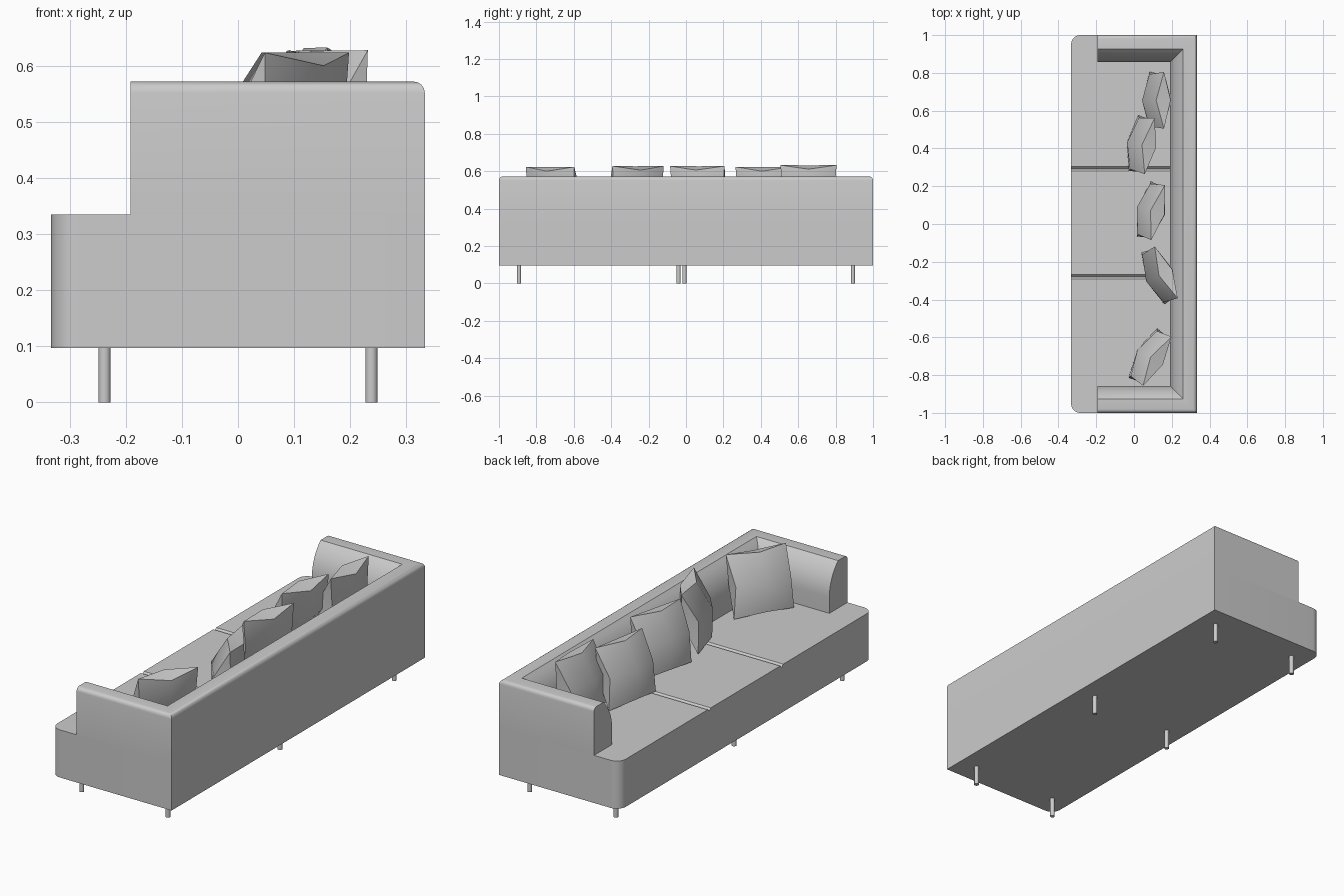
import bpy, bmesh
from math import sin, cos, pi, radians
from mathutils import Matrix, Vector

cube = bpy.data.objects.get("Cube")
if cube:
    bpy.data.objects.remove(cube, do_unlink=True)

grey = bpy.data.materials.new("light grey")
grey.use_nodes = True
colour = (0.6, 0.6, 0.6, 1)
grey.diffuse_color = colour
grey.node_tree.nodes["Principled BSDF"].inputs["Base Color"].default_value = colour


def activate(ob):
    bpy.ops.object.select_all(action='DESELECT')
    ob.select_set(True)
    bpy.context.view_layer.objects.active = ob


def smooth(ob, angle=30):
    activate(ob)
    bpy.ops.object.shade_smooth_by_angle(angle=radians(angle))


def finish(name, bm):
    bmesh.ops.remove_doubles(bm, verts=bm.verts, dist=0.0002)
    bmesh.ops.recalc_face_normals(bm, faces=bm.faces)
    mesh = bpy.data.meshes.new(name)
    bm.to_mesh(mesh)
    bm.free()
    mesh.materials.append(grey)
    ob = bpy.data.objects.new(name, mesh)
    bpy.context.collection.objects.link(ob)
    return ob


def prism(bm, points, offset):
    """Closed solid between an outline and its shifted copy."""
    near = [bm.verts.new(p) for p in points]
    far = [bm.verts.new(Vector(p) + Vector(offset)) for p in points]
    bm.faces.new(near)
    bm.faces.new(far[::-1])
    for i in range(len(near)):
        bm.faces.new((near[i - 1], near[i], far[i], far[i - 1]))


FLOOR, SEAT, TOP = 0.097, 0.335, 0.572
DEPTH, FRONT_R = 0.333, 0.05

# Seat base with rounded front corners
corner = [i * pi / 16 for i in range(9)]
side = [(-DEPTH + FRONT_R * (1 - sin(a)), 1 - FRONT_R * (1 - cos(a))) for a in corner]
outline = [(DEPTH, 1)] + side + [(x, -y) for x, y in reversed(side)] + [(DEPTH, -1)]
bm = bmesh.new()
prism(bm, [(x, y, FLOOR) for x, y in outline], (0, 0, SEAT - FLOOR))
base = finish("seat_base", bm)

# Seams between the three seat sections
bm = bmesh.new()
w = 0.012
for y in (-0.28, 0.292):
    prism(bm, [(-0.4, y - 2 * w, SEAT + w), (-0.4, y, SEAT - w),
               (-0.4, y + 2 * w, SEAT + w)], (0.62, 0, 0))
cutter = finish("seam_cutter", bm)
cutter.hide_render = True
activate(base)
mod = base.modifiers.new("seams", 'BOOLEAN')
mod.operation = 'DIFFERENCE'
mod.solver = 'EXACT'
mod.object = cutter
bpy.ops.object.modifier_apply(modifier=mod.name)
bpy.data.objects.remove(cutter, do_unlink=True)
smooth(base)

# Back and arms: one profile (inset, height) swept round a U with mitred corners
R = 0.02
profile = [(0, SEAT)]
profile += [(R * (1 - cos(a)), TOP - R * (1 - sin(a))) for a in corner[::2]]
roll, spread = 0.218, radians(47)
for i in range(9):
    a = spread * (1 - i / 8)
    profile.append((0.143 - roll * (1 - cos(a)), TOP - roll * (sin(spread) - sin(a))))
profile.append((0.143, SEAT))
bm = bmesh.new()
rows = []
for d, z in profile:
    path = [(-0.192, d - 1), (DEPTH - d, d - 1), (DEPTH - d, 1 - d), (-0.192, 1 - d)]
    rows.append([bm.verts.new((x, y, z)) for x, y in path])
for a, b in zip(rows, rows[1:] + rows[:1]):
    for k in range(3):
        bm.faces.new((a[k], a[k + 1], b[k + 1], b[k]))
for k in (0, 3):
    bm.faces.new([r[k] for r in rows])
smooth(finish("back_and_arms", bm))

# Legs
for x, middle in ((0.238, -0.008), (-0.238, -0.04)):
    for y in (-0.893, middle, 0.893):
        bm = bmesh.new()
        bmesh.ops.create_cone(bm, cap_ends=True, segments=16, radius1=0.011,
                              radius2=0.011, depth=FLOOR,
                              matrix=Matrix.Translation((x, y, FLOOR / 2)))
        smooth(finish("leg", bm))


# Scatter pillows: pinched corners, edges drawn in, bulging centre
def pillow(name, x, y, z, yaw, lean, half=0.15, thick=0.08, n=2):
    bm = bmesh.new()
    place = (Matrix.Translation((x, y, z)) @ Matrix.Rotation(radians(yaw), 4, 'Z')
             @ Matrix.Rotation(radians(lean), 4, 'Y'))

    def point(i, j, s):
        u, v = 2 * i / n - 1, 2 * j / n - 1
        t = thick * (0.5 * (1 - u * u * v * v) + 0.5 * (1 - u * u) * (1 - v * v))
        py = half * u * (1 - 0.08 * (1 - v * v))
        pz = half * v * (1 - 0.08 * (1 - u * u))
        return bm.verts.new(place @ Vector((s * t, py, pz)))

    sides = [[[point(i, j, s) for j in range(n + 1)] for i in range(n + 1)] for s in (-1, 1)]
    for g in sides:
        for i in range(n):
            for j in range(n):
                bm.faces.new((g[i][j], g[i + 1][j], g[i + 1][j + 1], g[i][j + 1]))
    rim = ([(i, 0) for i in range(n)] + [(n, j) for j in range(n)]
           + [(n - i, n) for i in range(n)] + [(0, n - j) for j in range(n)])
    f, b = sides
    for (i, j), (k, m) in zip(rim, rim[1:] + rim[:1]):
        bm.faces.new((f[i][j], f[k][m], b[k][m], b[i][j]))
    smooth(finish(name, bm))


pillow("pillow_1", 0.12, 0.655, 0.488, 0, 15)
pillow("pillow_2", 0.04, 0.42, 0.48, -10, 17)
pillow("pillow_3", 0.09, 0.07, 0.483, -14, 15)
pillow("pillow_4", 0.135, -0.272, 0.483, 24, 15)
pillow("pillow_5", 0.085, -0.705, 0.48, -30, 17)
